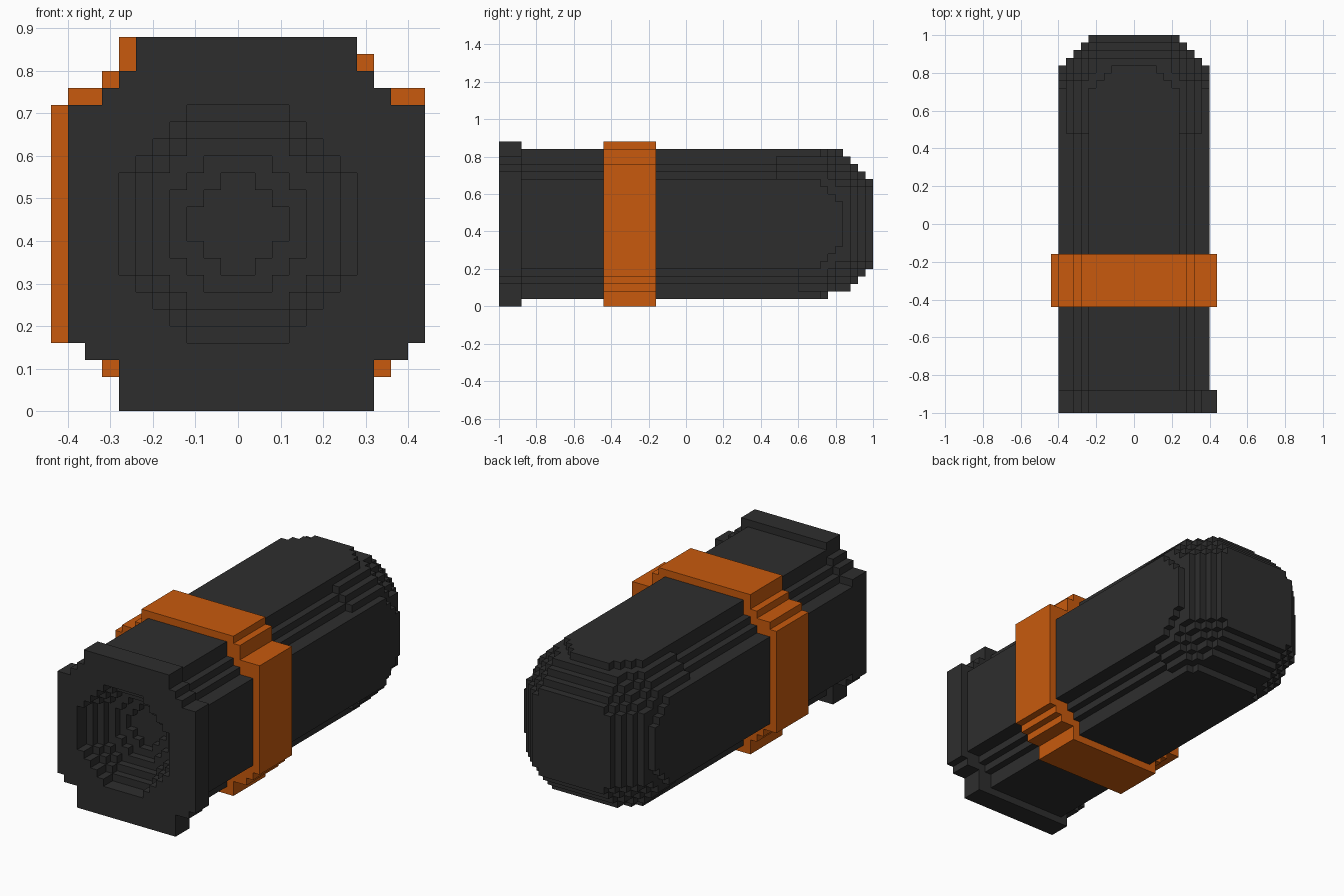
import bpy, bmesh

if "Cube" in bpy.data.objects:
    bpy.data.objects.remove(bpy.data.objects["Cube"])

S = 0.04  # block size; the whole model snaps to this grid
MID = 0.44  # height of the long axis


def material(name, rgb):
    m = bpy.data.materials.new(name)
    m.diffuse_color = (*rgb, 1)
    m.use_nodes = True
    m.node_tree.nodes["Principled BSDF"].inputs["Base Color"].default_value = m.diffuse_color
    return m


dark = material("dark_grey", (0.027, 0.027, 0.027))
orange = material("orange", (0.58, 0.102, 0.004))


def disc(steps):
    """Symmetric stepped section: (height from axis, half width) pairs."""
    def inside(x, z):
        v = abs(z - MID)
        for h, w in steps:
            if v < h:
                return abs(x) < w
        return False
    return inside


def stair(r, flat):
    """Round section of radius r with 45 degree stepped corners."""
    steps, h, w = [], flat, r
    while h < r + 0.001:
        steps.append((h, w))
        h, w = h + S, w - S
    return disc(steps)


def rows(table):
    """Section from (top z, left x, right x) rows."""
    def inside(x, z):
        for top, a, b in table:
            if z < top:
                return a < x < b
        return False
    return inside


# Sections
plain = disc([(.24, .40), (.28, .32), (.32, .28), (.40, .24)])
full = stair(.40, .24)
collar = rows([(.12, -.28, .32), (.16, -.36, .40), (.72, -.40, .44),
               (.76, -.32, .36), (.80, -.28, .32), (.88, -.24, .28)])
band = rows([(.08, -.28, .28), (.12, -.32, .36), (.16, -.36, .40),
             (.72, -.44, .44), (.76, -.40, .44), (.80, -.32, .32),
             (.84, -.28, .32), (.88, -.28, .28)])


def rear(x, z):
    # thickened corners start later on the underside
    return full(x, z) if z > MID else plain(x, z)


def belly(x, z):
    return full(x, z) and z > 0.08


# Each part is a run of slabs along y: (start, end, section)
parts = {
    "front_collar": (dark, [(-1, -.88, collar)]),
    "orange_band": (orange, [(-.44, -.16, band)]),
    "main_body": (dark, [(-.88, .48, plain), (.48, .60, rear)]),
    "rear_dome": (dark, [
        (.60, .72, full),
        (.72, .76, disc([(.20, .40), (.28, .36), (.32, .32), (.36, .28), (.40, .20)])),
        (.76, .80, disc([(.16, .40), (.24, .36), (.28, .32), (.32, .28),
                         (.36, .24)] + [(.40, .16)])),
        (.80, .84, disc([(.12, .40), (.20, .36), (.24, .32), (.28, .28),
                         (.32, .24), (.36, .20), (.40, .12)])),
        (.84, .88, stair(.36, .20)),
        (.88, .92, stair(.32, .20)),
        (.92, .96, stair(.28, .20)),
        (.96, 1.0, stair(.24, .20))]),
}
# flat top of the dome reaches further than its underside
trim = (.76, .84, belly)
# Stepped bowl hollowed into the front
bowl = [(-1, -.92, stair(.28, .12)), (-.92, -.88, stair(.24, .12)),
        (-.88, -.84, stair(.20, .12)), (-.84, -.80, stair(.16, .08)),
        (-.80, -.76, stair(.12, .04))]


def cells(slabs):
    out = set()
    for a, b, section in slabs:
        for j in range(round(a / S), round(b / S)):
            for i in range(-11, 11):
                for k in range(22):
                    if section((i + .5) * S, (k + .5) * S):
                        out.add((i, j, k))
    return out


hollow = cells(bowl)
filled, owned = set(), {}
for name in ("orange_band", "front_collar", "main_body", "rear_dome"):
    c = cells(parts[name][1]) - hollow - filled
    if name == "rear_dome":
        c -= {q for q in c if trim[0] < (q[1] + .5) * S < trim[1]
              and not trim[2]((q[0] + .5) * S, (q[2] + .5) * S)}
    owned[name] = c
    filled |= c


def build(name, own, mat):
    """Skin a part with outward faces only where it meets open air."""
    bm = bmesh.new()
    verts = {}

    def vert(p):
        if p not in verts:
            verts[p] = bm.verts.new([n * S for n in p])
        return verts[p]

    for c in sorted(own):
        for axis in range(3):
            u, w = (axis + 1) % 3, (axis + 2) % 3
            for side in (0, 1):
                n = list(c)
                n[axis] += 2 * side - 1
                if tuple(n) in filled:
                    continue
                loop = []
                for du, dw in ((0, 0), (1, 0), (1, 1), (0, 1)):
                    p = list(c)
                    p[axis] += side
                    p[u] += du
                    p[w] += dw
                    loop.append(vert(tuple(p)))
                bm.faces.new(loop if side else loop[::-1])
    # merge coplanar squares
    bmesh.ops.dissolve_limit(bm, angle_limit=0.02, verts=bm.verts[:], edges=bm.edges[:])
    me = bpy.data.meshes.new(name)
    bm.to_mesh(me)
    bm.free()
    me.materials.append(mat)
    bpy.context.collection.objects.link(bpy.data.objects.new(name, me))


for name, own in owned.items():
    build(name, own, parts[name][0])
